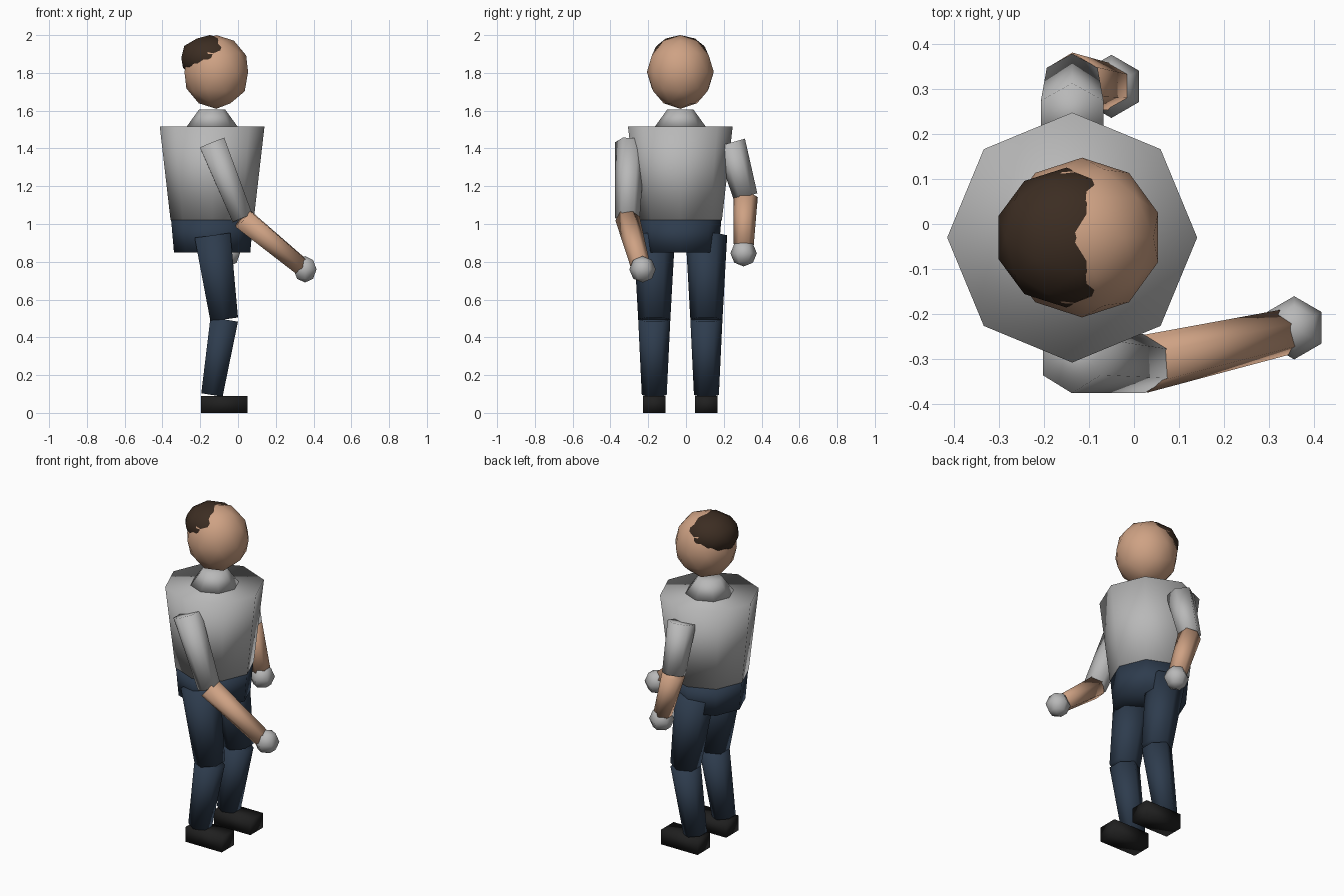
import bpy, bmesh
from mathutils import Vector, Matrix

if "Cube" in bpy.data.objects:
    bpy.data.objects.remove(bpy.data.objects["Cube"])


def material(name, rgb):
    m = bpy.data.materials.new(name)
    m.diffuse_color = (*rgb, 1)
    m.use_nodes = True
    m.node_tree.nodes["Principled BSDF"].inputs["Base Color"].default_value = m.diffuse_color
    return m


SKIN = material("skin", (0.62, 0.36, 0.23))
GRAY = material("light_gray", (0.48, 0.48, 0.48))
NAVY = material("navy", (0.027, 0.045, 0.075))
HAIR = material("dark_brown", (0.045, 0.026, 0.016))
BLACK = material("black", (0.014, 0.014, 0.014))


def finish(name, bm, mat, matrix):
    for f in bm.faces:
        f.smooth = True
    me = bpy.data.meshes.new(name)
    bm.to_mesh(me)
    bm.free()
    me.materials.append(mat)
    ob = bpy.data.objects.new(name, me)
    ob.matrix_world = matrix
    bpy.context.collection.objects.link(ob)
    return ob


def taper(name, top, bottom, r_top, r_bottom, mat, sides=6):
    """Closed tapered prism stretched between two joints."""
    top, bottom = Vector(top), Vector(bottom)
    axis = top - bottom
    bm = bmesh.new()
    bmesh.ops.create_cone(bm, cap_ends=True, segments=sides, radius1=r_bottom,
                          radius2=r_top, depth=axis.length)
    rot = Vector((0, 0, 1)).rotation_difference(axis).to_matrix().to_4x4()
    finish(name, bm, mat, Matrix.Translation((top + bottom) / 2) @ rot)


def ico(name, center, size, mat):
    bm = bmesh.new()
    bmesh.ops.create_icosphere(bm, subdivisions=2, radius=1)
    bmesh.ops.scale(bm, vec=size, verts=bm.verts)
    finish(name, bm, mat, Matrix.Translation(center))


def hand(name, center):
    bm = bmesh.new()
    bmesh.ops.create_uvsphere(bm, u_segments=6, v_segments=4, radius=0.07)
    finish(name, bm, GRAY, Matrix.Translation(center))


def shoe(name, center, size):
    bm = bmesh.new()
    bmesh.ops.create_cube(bm, size=1)
    bmesh.ops.scale(bm, vec=size, verts=bm.verts)
    finish(name, bm, BLACK, Matrix.Translation(center))


CX, CY = -0.137, -0.03

# Body
taper("hips", (CX, CY, 1.02), (CX, CY, 0.85), 0.217, 0.202, NAVY, 8)
taper("torso", (CX, CY, 1.515), (CX, CY, 1.02), 0.277, 0.22, GRAY, 8)
taper("neck", (CX, CY, 1.605), (CX, CY, 1.515), 0.07, 0.135, GRAY, 8)

# Head and hair cap
ico("head", (-0.115, CY, 1.805), (0.177, 0.177, 0.195), SKIN)
ico("hair", (-0.15, CY, 1.88), (0.158, 0.155, 0.12), HAIR)

# Legs
for side, s in (("right", -1), ("left", 1)):
    y = CY + s * 0.138
    taper(side + "_thigh", (-0.135, y, 0.94), (-0.073, y, 0.495), 0.11, 0.085, NAVY)
    taper(side + "_shin", (-0.073, y, 0.495), (-0.138, y, 0.095), 0.085, 0.066, NAVY)
    shoe(side + "_shoe", (-0.0725, y, 0.045), (0.245, 0.12, 0.09))

# Arms: shoulder, elbow, wrist, hand centre
ARMS = {
    "right": ((CX, -0.295, 1.43), (0.024, -0.31, 1.03), (0.335, -0.24, 0.775), (0.355, -0.23, 0.76)),
    "left": ((CX, 0.235, 1.43), (CX, 0.315, 1.145), (-0.055, 0.305, 0.87), (-0.05, 0.305, 0.845)),
}
for side, (shoulder, elbow, wrist, palm) in ARMS.items():
    taper(side + "_sleeve", shoulder, elbow, 0.08, 0.065, GRAY)
    taper(side + "_forearm", elbow, wrist, 0.065, 0.052, SKIN)
    hand(side + "_hand", palm)
